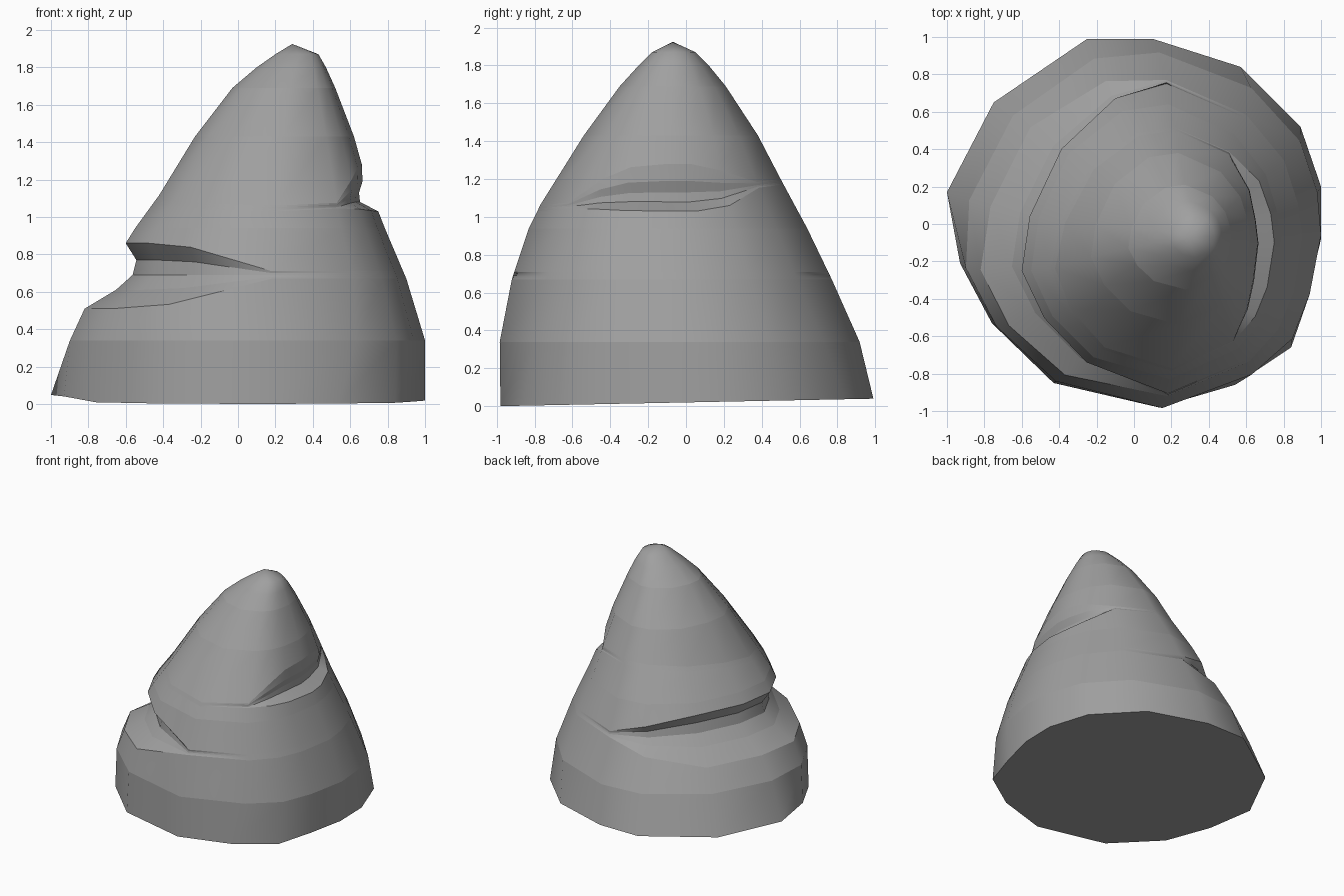
import bpy, bmesh
from mathutils import Vector

if "Cube" in bpy.data.objects:
    bpy.data.objects.remove(bpy.data.objects["Cube"])

# Footprint of the cone and its cross-section higher up (counter-clockwise, unit size)
BASE = [(1, 0.2), (0.89, 0.52), (0.57, 0.84), (0.1, 0.99), (-0.25, 0.99),
        (-0.75, 0.65), (-1, 0.17), (-0.93, -0.21), (-0.76, -0.53), (-0.43, -0.85),
        (0.13, -0.98), (0.54, -0.86), (0.84, -0.66), (0.93, -0.37), (1, -0.08)]
UPPER = [(0.97, 0.22), (0.88, 0.49), (0.63, 0.78), (0.1, 1.0), (-0.27, 0.95),
         (-0.7, 0.64), (-0.94, 0.17), (-1, -0.21), (-0.83, -0.54), (-0.5, -0.84),
         (0.11, -1.0), (0.65, -0.78), (0.84, -0.58), (0.94, -0.35), (1, 0)]

# Extents by height: z, left, right, front, back
PROFILE = [(0.00, -1.00, 1.00, -1.00, 1.00), (0.34, -0.92, 1.00, -0.99, 0.92),
           (0.51, -0.82, 0.95, -0.955, 0.84), (0.67, -0.72, 0.90, -0.92, 0.77),
           (0.94, -0.55, 0.785, -0.83, 0.64), (1.03, -0.485, 0.75, -0.785, 0.59),
           (1.20, -0.36, 0.70, -0.71, 0.50), (1.43, -0.23, 0.62, -0.54, 0.38),
           (1.69, -0.03, 0.52, -0.35, 0.21), (1.80, 0.10, 0.47, -0.25, 0.12),
           (1.87, 0.20, 0.43, -0.18, 0.05)]


def extents(z):
    for a, b in zip(PROFILE, PROFILE[1:]):
        if z <= b[0]:
            t = (z - a[0]) / (b[0] - a[0])
            return [p + (q - p) * t for p, q in zip(a[1:], b[1:])]
    return PROFILE[-1][1:]


def point(i, z, scale=1.0):
    u = Vector(BASE[i]).lerp(Vector(UPPER[i]), min(1, z / 0.5))
    l, r, f, b = extents(z)
    return Vector(((l + r) / 2 + u.x * scale * (r - l) / 2,
                   (f + b) / 2 + u.y * scale * (b - f) / 2, z))


def weight(x, side):
    w = (0.1 - x) / 0.7 if side == 'L' else (x - 0.66) / 0.31
    return max(0.0, min(1.0, w))


# Rings: resting height, then slit side, height inside the slit, inset scale
RINGS = [(0.0,), (0.34,),
         (0.67, 'L', 0.51, 1.0), (0.68, 'L', 0.61, 0.875), (0.69, 'L', 0.69, 0.82),
         (0.70, 'L', 0.77, 0.85), (0.71, 'L', 0.86, 1.0),
         (0.94,),
         (1.10, 'R', 1.03, 1.0), (1.107, 'R', 1.08, 0.86), (1.114, 'R', 1.13, 0.87),
         (1.122, 'R', 1.19, 0.93), (1.13, 'R', 1.28, 0.98),
         (1.43,), (1.69,), (1.80,), (1.87,)]

# Leaning cone with the two slits formed in its rings
bm = bmesh.new()
n = len(BASE)
loops = []
for ring in RINGS:
    loop = []
    for i in range(n):
        rest = ring[0]
        if len(ring) > 1:
            _, side, z, scale = ring
            if side == 'R':             # right slit climbs towards the back
                rest += 0.07 * UPPER[i][1]
            p = point(i, rest).lerp(point(i, z, scale), weight(UPPER[i][0], side))
        else:
            p = point(i, rest)
        if ring[0] == 0:                # slightly uneven bottom edge
            p.z = 0.02 + 0.02 * BASE[i][1] + (0.025 if BASE[i][0] < -0.9 else 0)
        loop.append(bm.verts.new(p))
    loops.append(loop)

for k, (lo, hi) in enumerate(zip(loops, loops[1:])):
    for i in range(n):
        j = (i + 1) % n
        bm.faces.new((lo[i], lo[j], hi[j], hi[i])).smooth = True
bm.faces.new(list(reversed(loops[0])))
tip = bm.verts.new((0.29, -0.07, 1.925))
for i in range(n):
    bm.faces.new((loops[-1][i], loops[-1][(i + 1) % n], tip)).smooth = True
bmesh.ops.recalc_face_normals(bm, faces=bm.faces)

# Crisp bands: smooth around the cone, creased between rings below the tip
for loop in loops[:-2]:
    for i in range(n):
        bm.edges.get((loop[i], loop[(i + 1) % n])).smooth = False

mesh = bpy.data.meshes.new("leaning_cone")
bm.to_mesh(mesh)
bm.free()
cone = bpy.data.objects.new("leaning_cone", mesh)
bpy.context.collection.objects.link(cone)

# Dark grey
grey = bpy.data.materials.new("dark_grey")
grey.diffuse_color = (0.35, 0.35, 0.35, 1)
grey.use_nodes = True
grey.node_tree.nodes["Principled BSDF"].inputs["Base Color"].default_value = grey.diffuse_color
mesh.materials.append(grey)
